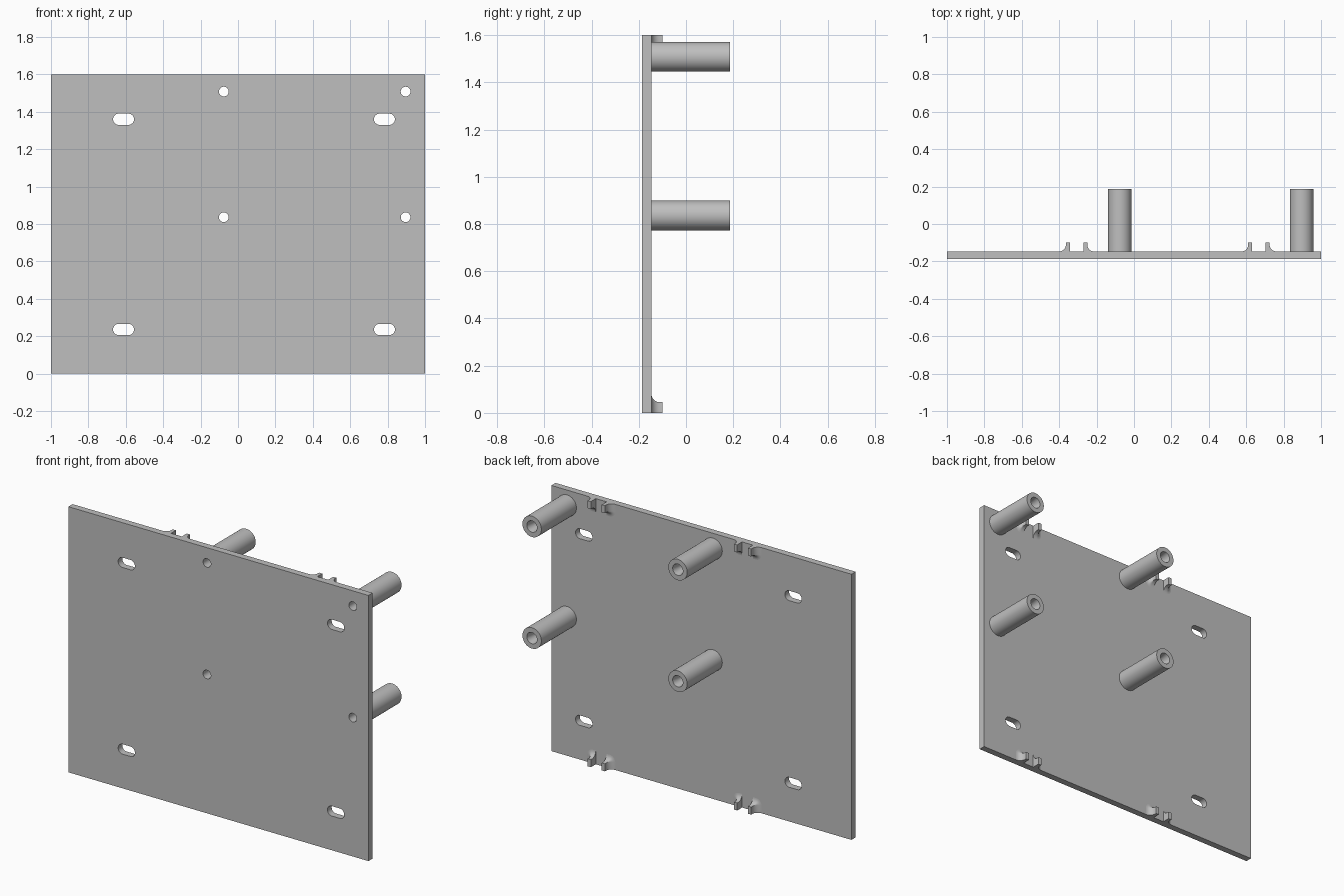
import bpy, bmesh, math

if "Cube" in bpy.data.objects:
    bpy.data.objects.remove(bpy.data.objects["Cube"], do_unlink=True)

grey = bpy.data.materials.new("light_grey")
grey.use_nodes = True
GREY = (0.52, 0.52, 0.52, 1)
grey.diffuse_color = GREY
grey.node_tree.nodes["Principled BSDF"].inputs["Base Color"].default_value = GREY

FRONT, BACK, TOP, HEIGHT = -0.187, -0.147, 0.187, 1.6
HOLE = 0.026
POST_X, POST_Z = (-0.076, 0.896), (0.836, 1.508)
SLOT_X, SLOT_Z = (-0.612, 0.783), (0.236, 1.36)
CLIP_X = (-0.307, 0.668)


def activate(ob):
    bpy.ops.object.select_all(action='DESELECT')
    ob.select_set(True)
    bpy.context.view_layer.objects.active = ob


def finish(name, bm):
    bmesh.ops.recalc_face_normals(bm, faces=bm.faces[:])
    me = bpy.data.meshes.new(name)
    bm.to_mesh(me)
    bm.free()
    me.materials.append(grey)
    ob = bpy.data.objects.new(name, me)
    bpy.context.collection.objects.link(ob)
    activate(ob)
    bpy.ops.object.shade_smooth_by_angle(angle=math.radians(30))
    return ob


def stadium(cx, cz, r, straight=0.0, n=32):
    pts = []
    for i in range(n):
        a = 2 * math.pi * (i + 0.5) / n
        c = math.cos(a)
        pts.append((cx + r * c + math.copysign(straight, c), cz + r * math.sin(a)))
    return pts


# Plate: filled outline with slots and screw holes
def make_plate():
    loops = [[(-1, 0), (1, 0), (1, HEIGHT), (-1, HEIGHT)]]
    loops += [stadium(x, z, 0.03, 0.026) for x in SLOT_X for z in SLOT_Z]
    loops += [stadium(x, z, HOLE) for x in POST_X for z in POST_Z]
    cu = bpy.data.curves.new("back_plate", 'CURVE')
    cu.dimensions, cu.fill_mode = '2D', 'BOTH'
    cu.extrude = (BACK - FRONT) / 2
    for pts in loops:
        sp = cu.splines.new('POLY')
        sp.points.add(len(pts) - 1)
        for p, (x, z) in zip(sp.points, pts):
            p.co = (x, z, 0, 1)
        sp.use_cyclic_u = True
    ob = bpy.data.objects.new("back_plate", cu)
    bpy.context.collection.objects.link(ob)
    ob.rotation_euler.x = math.pi / 2
    ob.location.y = (FRONT + BACK) / 2
    activate(ob)
    bpy.ops.object.convert(target='MESH')
    ob = bpy.context.object
    bpy.ops.object.transform_apply(location=True, rotation=True, scale=True)
    bm = bmesh.new()
    bm.from_mesh(ob.data)
    bmesh.ops.remove_doubles(bm, verts=bm.verts[:], dist=0.0001)
    bpy.data.objects.remove(ob, do_unlink=True)
    finish("back_plate", bm)


# Standoff post: tube whose bore widens at the free end
def make_post(name, x, z, n=48):
    profile = [(0.063, BACK), (0.063, TOP), (0.034, TOP), (HOLE, TOP - 0.05), (HOLE, BACK)]
    bm = bmesh.new()
    rings = []
    for r, y in profile:
        rings.append([bm.verts.new((x + r * math.cos(2 * math.pi * i / n), y,
                                    z + r * math.sin(2 * math.pi * i / n))) for i in range(n)])
    for a, b in zip(rings, rings[1:] + rings[:1]):
        for i in range(n):
            j = (i + 1) % n
            bm.faces.new((a[i], a[j], b[j], b[i]))
    finish(name, bm)


# Clip: thin upright tab with a concave fillet on its outer and inward sides
def make_clip(name, cx, side, at_top):
    inner, outer, depth, tall, R = 0.036, 0.057, 0.045, 0.047, 0.037
    heights = [R * (1 - math.cos(math.pi / 2 * i / 8)) for i in range(9)] + [tall]
    bm = bmesh.new()
    rings = []
    for h in heights:
        f = R - math.sqrt(max(0, R * R - (R - h) ** 2)) if h < R else 0
        f = max(f, 0.0002)
        pts = [(inner, 0), (outer + f, 0)]
        for k in range(7):
            a = math.pi / 2 * k / 6
            pts.append((outer + f * math.cos(a), depth + f * math.sin(a)))
        pts.append((inner, depth + f))
        rings.append([bm.verts.new((cx + side * u, BACK + h, HEIGHT - v if at_top else v))
                      for u, v in pts])
    n = len(rings[0])
    for a, b in zip(rings, rings[1:]):
        for i in range(n):
            j = (i + 1) % n
            bm.faces.new((a[i], a[j], b[j], b[i]))
    bm.faces.new(rings[0])
    bm.faces.new(rings[-1])
    finish(name, bm)


make_plate()
for x, col in zip(POST_X, ("right", "left")):
    for z, row in zip(POST_Z, ("lower", "upper")):
        make_post(f"post_{row}_{col}", x, z)
for cx, col in zip(CLIP_X, ("right", "left")):
    for at_top, row in ((False, "bottom"), (True, "top")):
        for side, tab in ((-1, "a"), (1, "b")):
            make_clip(f"clip_{row}_{col}_{tab}", cx, side, at_top)
